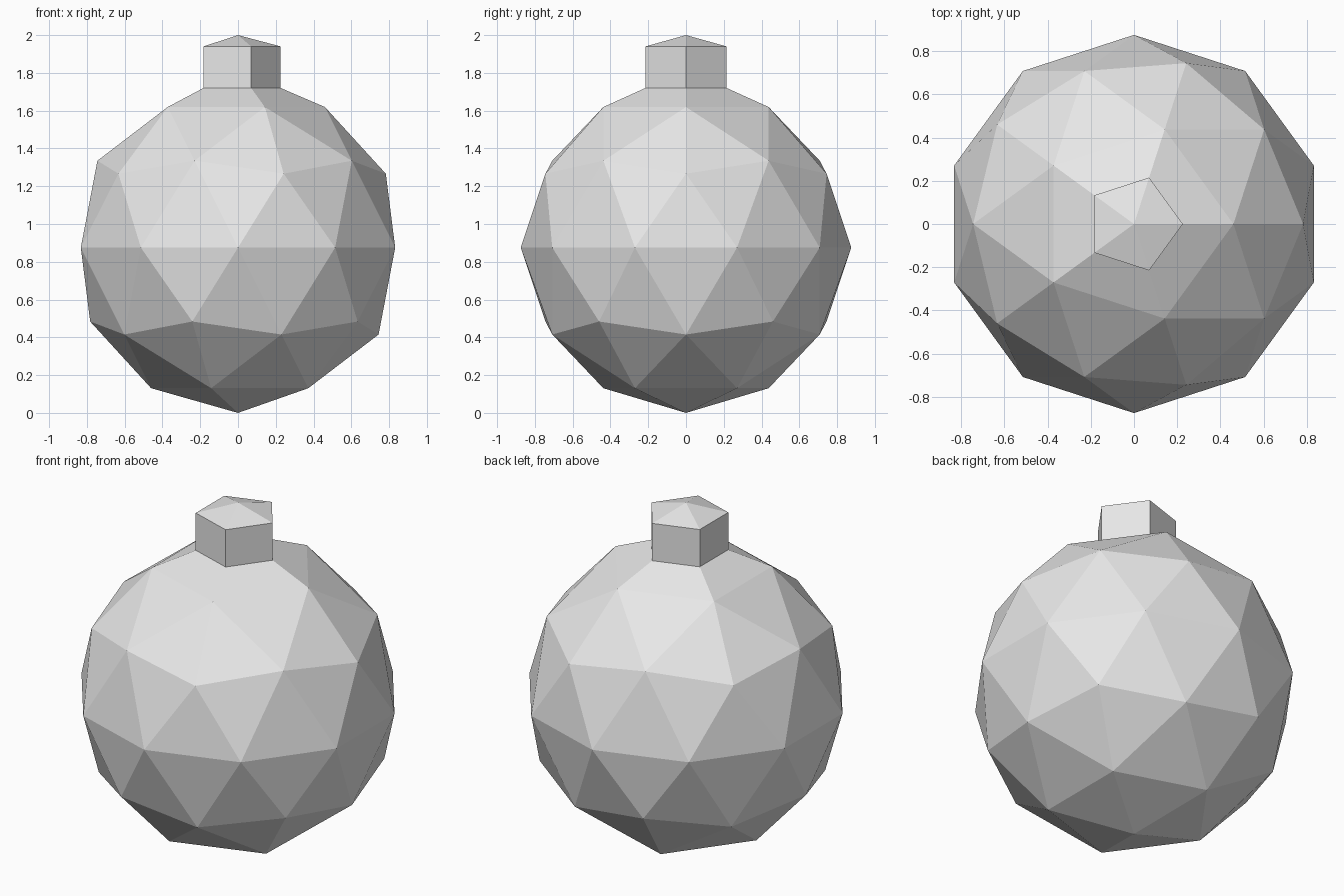
import bpy
import bmesh
from mathutils import Vector

cube = bpy.data.objects.get("Cube")
if cube:
    bpy.data.objects.remove(cube, do_unlink=True)

RADIUS = 0.875

# Plain grey material
grey = bpy.data.materials.new("plain grey")
grey.use_nodes = True
colour = (0.8, 0.8, 0.8, 1)
grey.diffuse_color = colour
for node in grey.node_tree.nodes:
    if node.type == 'BSDF_PRINCIPLED':
        node.inputs["Base Color"].default_value = colour

# Faceted round body
bpy.ops.mesh.primitive_ico_sphere_add(subdivisions=2, radius=RADIUS, location=(0, 0, 0))
bauble = bpy.context.object
bauble.name = "ornament_ball_with_cap"
bauble.data.materials.append(grey)

bm = bmesh.new()
bm.from_mesh(bauble.data)
bmesh.ops.translate(bm, verts=bm.verts[:], vec=(0, 0, RADIUS))

# Open the five faces round the top point
top = max(bm.verts, key=lambda v: v.co.z)
bmesh.ops.delete(bm, geom=[top], context='VERTS')
rim = [e for e in bm.edges if e.is_boundary]

# Shoulder, five-sided neck and low pointed lid, drawn up from the rim
for radius, height in ((0.226, 1.72), (0.226, 1.94), (0, 2)):
    new = bmesh.ops.extrude_edge_only(bm, edges=rim)["geom"]
    for v in (g for g in new if isinstance(g, bmesh.types.BMVert)):
        out = Vector((v.co.x, v.co.y, 0)).normalized() * radius
        v.co = (out.x, out.y, height)
    rim = [g for g in new if isinstance(g, bmesh.types.BMEdge) and g.is_boundary
           and abs(g.verts[0].co.z - g.verts[1].co.z) < 0.001]

# Close the lid at its point
bmesh.ops.remove_doubles(bm, verts=bm.verts[:], dist=0.001)
bmesh.ops.recalc_face_normals(bm, faces=bm.faces[:])
for f in bm.faces:
    f.smooth = False
bm.to_mesh(bauble.data)
bm.free()
bauble.data.update()
